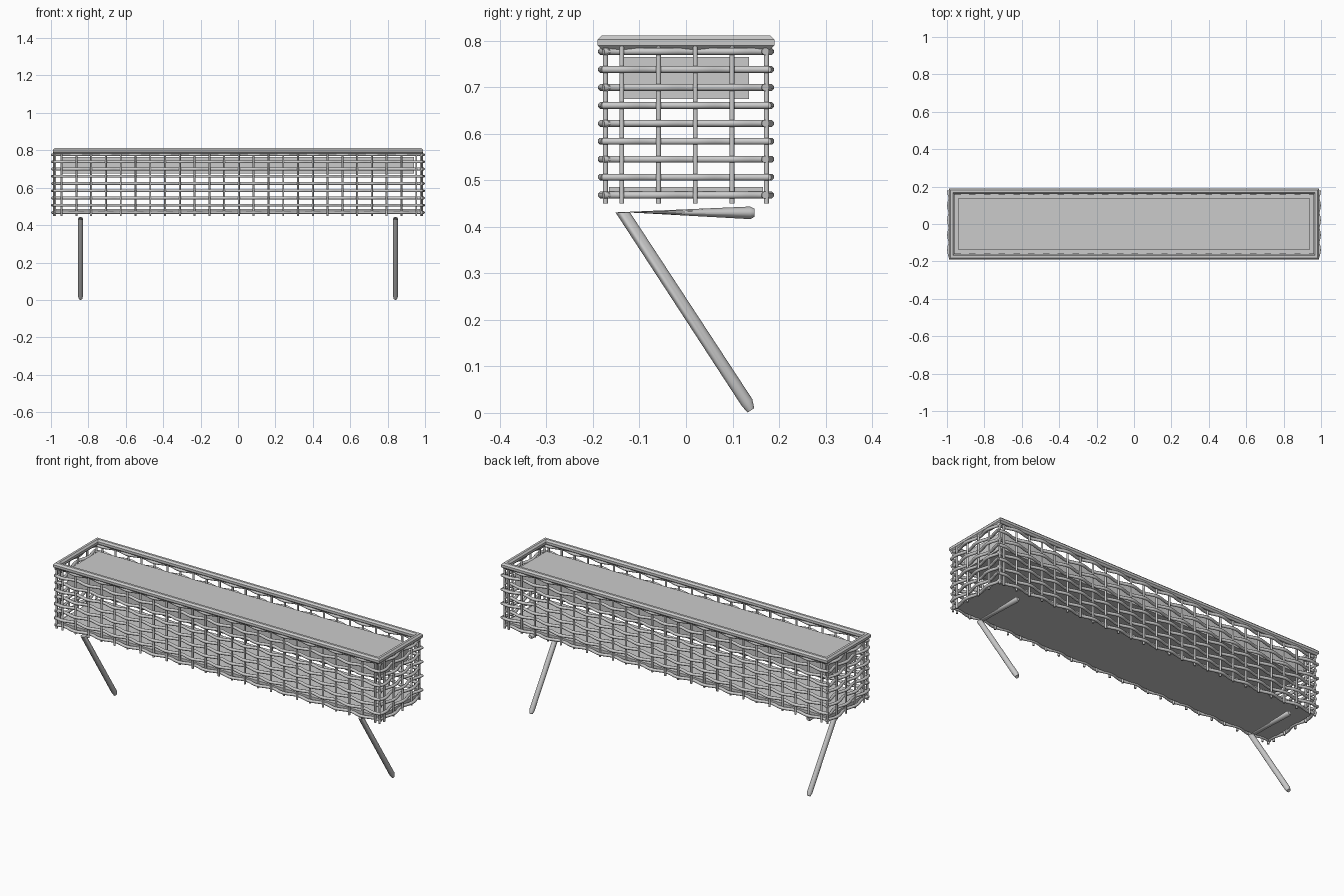
import bpy, bmesh, math
from mathutils import Vector

if "Cube" in bpy.data.objects:
    bpy.data.objects.remove(bpy.data.objects["Cube"])

HX, HY = 0.983, 0.173        # wall centre planes
PITCH, AMP = 0.079, 0.0085   # stake spacing, weave depth
Z = Vector((0, 0, 1))


def finish(name, bm, smooth=True):
    bmesh.ops.recalc_face_normals(bm, faces=bm.faces)
    me = bpy.data.meshes.new(name)
    bm.to_mesh(me)
    bm.free()
    ob = bpy.data.objects.new(name, me)
    bpy.context.collection.objects.link(ob)
    if smooth:
        bpy.context.view_layer.objects.active = ob
        ob.select_set(True)
        bpy.ops.object.shade_smooth_by_angle(angle=math.radians(50))
        ob.select_set(False)
    return ob


def tube(bm, rings, sides, closed=False):
    """Loft through rings given as (centre, u vector, v vector)."""
    loops = []
    for c, u, v in rings:
        angs = [2 * math.pi * (i + 0.5) / sides for i in range(sides)]
        loops.append([bm.verts.new(c + u * math.cos(a) + v * math.sin(a)) for a in angs])
    pairs = list(zip(loops, loops[1:])) + ([(loops[-1], loops[0])] if closed else [])
    for a, b in pairs:
        for i in range(sides):
            j = (i + 1) % sides
            bm.faces.new((a[i], a[j], b[j], b[i]))
    if not closed:
        bm.faces.new(loops[0])
        bm.faces.new(loops[-1])


def box(name, hx, hy, z0, z1):
    bm = bmesh.new()
    bmesh.ops.create_cube(bm, size=1)
    for v in bm.verts:
        v.co = (v.co.x * 2 * hx, v.co.y * 2 * hy, z0 + (v.co.z + 0.5) * (z1 - z0))
    return finish(name, bm, False)


def wall(name, along, out, half, dist, first, count):
    """Woven wall: upright stakes plus wavy horizontal strands."""
    bm = bmesh.new()
    r = 0.0056
    for i in range(count):
        p = along * (first + i * PITCH) + out * dist
        tube(bm, [(p + Z * z, along * r, out * r) for z in (0.45, 0.797)], 8)
    finish(name + "_stakes", bm)

    bm = bmesh.new()
    r = 0.008
    n = round(2 * half / PITCH * 6)
    for row in range(9):
        sign = 1 if row % 2 else -1
        rings = []
        for k in range(n + 1):
            t = -half + 2 * half * k / n
            ph = math.pi * (t - first) / PITCH
            off = sign * AMP * math.cos(ph)
            slope = -sign * AMP * math.pi / PITCH * math.sin(ph)
            side = (out - along * slope).normalized()
            c = along * t + out * (dist + off) + Z * (0.468 + row * 0.0386)
            rings.append((c, side * r, Z * r))
        tube(bm, rings, 8)
    finish(name + "_strands", bm)


# Woven walls
X, Y = Vector((1, 0, 0)), Vector((0, 1, 0))
for s, nm in ((-1, "front"), (1, "back")):
    wall(nm + "_wall", X, Y * s, 0.985, HY, -0.943, 25)
for s, nm in ((-1, "left"), (1, "right")):
    wall(nm + "_wall", Y, X * s, 0.178, HX, -0.138, 4)

# Corner stakes
bm = bmesh.new()
for sx in (-1, 1):
    for sy in (-1, 1):
        p = Vector((sx * 0.978, sy * HY, 0))
        tube(bm, [(p + Z * z, X * 0.0056, Y * 0.0056) for z in (0.45, 0.797)], 8)
finish("corner_stakes", bm)

# Rim: octagonal bar mitred round the top
bm = bmesh.new()
R = 0.0166
rings = [(Vector((sx * 0.974, sy * 0.1745, 0.796)), Vector((sx * R, sy * R, 0)), Z * R)
         for sx, sy in ((-1, -1), (1, -1), (1, 1), (-1, 1))]
tube(bm, rings, 8, closed=True)
finish("rim", bm, False)

# Base board and soil block
box("base_board", 0.975, 0.166, 0.466, 0.485)
box("soil", 0.94, 0.135, 0.675, 0.765)

# Bent legs: top bar folding into a slanted leg, mitred at the fold
d = Vector((0, 0.555, -0.832))
n = Vector((0, -0.832, -0.555))
for sx, nm in ((-1, "left"), (1, "right")):
    bm = bmesh.new()
    o = X * sx * 0.842
    spec = [((0.147, 0.430), 0.009, Z), ((0.138, 0.430), 0.014, Z),
            ((-0.136, 0.431), 0.014, -Y * 1.15),
            ((0.131, 0.0225), 0.014, n), ((0.1395, 0.0055), 0.009, n)]
    tube(bm, [(o + Vector((0, y, z)), X * r, v * r) for (y, z), r, v in spec], 12)
    finish(nm + "_leg", bm)
